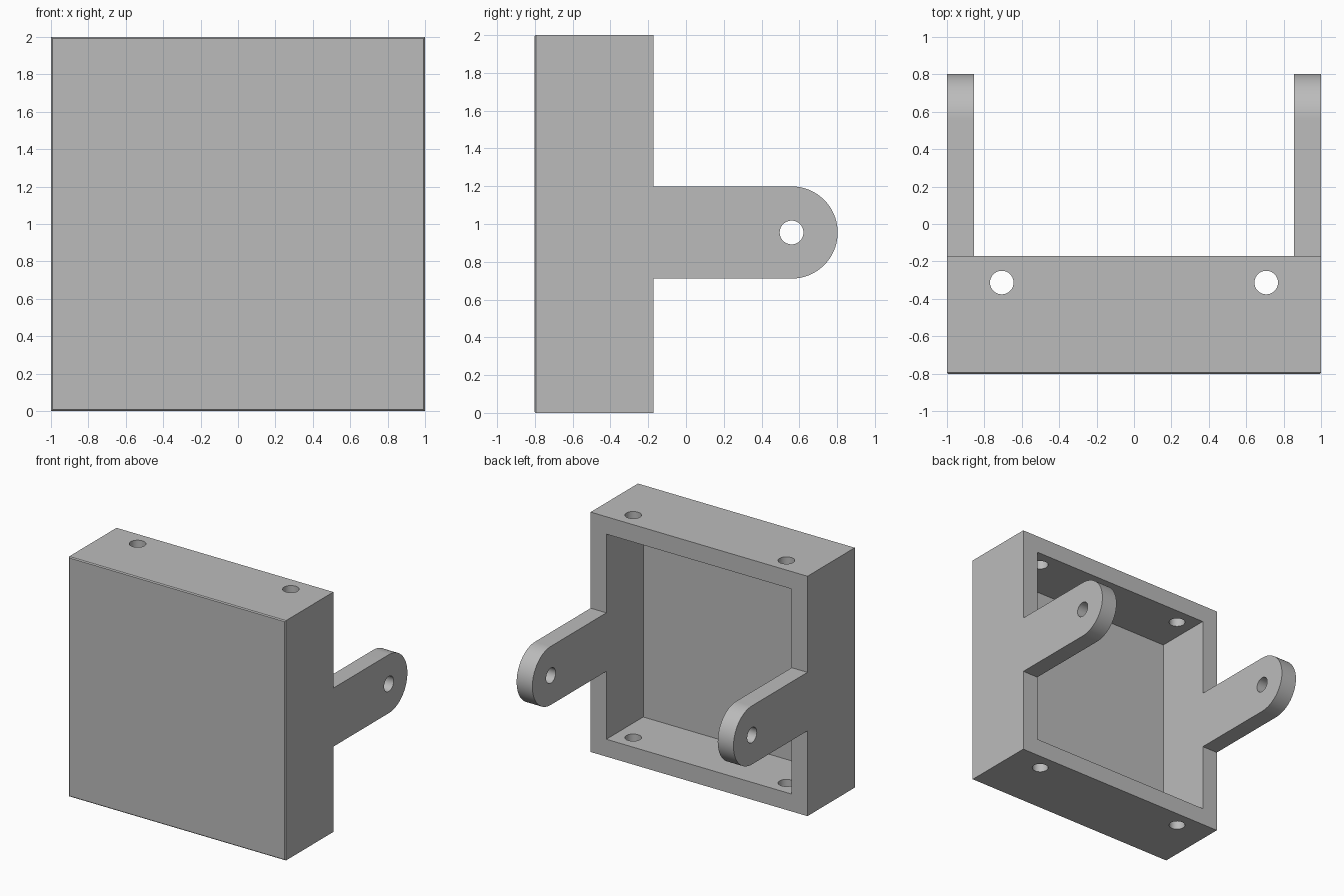
import bpy, bmesh
from math import pi, sin, cos, radians
from mathutils import Matrix, Vector

default = bpy.data.objects.get("Cube")
if default:
    bpy.data.objects.remove(default, do_unlink=True)

FRONT, BACK, TIP = -0.803, -0.172, 0.803
WALL = 0.145
ARM_R, ARM_Z = 0.244, 0.955
PIVOT_Y = TIP - ARM_R
HOLE_R = 0.063

grey = bpy.data.materials.new("plain grey")
grey.use_nodes = True
colour = (0.5, 0.5, 0.5, 1)
grey.diffuse_color = colour
grey.node_tree.nodes["Principled BSDF"].inputs["Base Color"].default_value = colour


def make_object(name, bm):
    bmesh.ops.recalc_face_normals(bm, faces=bm.faces)
    mesh = bpy.data.meshes.new(name)
    bm.to_mesh(mesh)
    bm.free()
    mesh.materials.append(grey)
    obj = bpy.data.objects.new(name, mesh)
    bpy.context.collection.objects.link(obj)
    return obj


def cut(target, cutter):
    mod = target.modifiers.new("cut", 'BOOLEAN')
    mod.operation = 'DIFFERENCE'
    mod.solver = 'EXACT'
    mod.object = cutter
    bpy.context.view_layer.objects.active = target
    bpy.ops.object.modifier_apply(modifier=mod.name)
    bpy.data.objects.remove(cutter, do_unlink=True)


def hole_cutter(location, axis):
    bm = bmesh.new()
    spin = Matrix.Rotation(pi / 2, 4, 'Y') if axis == 'X' else Matrix()
    bmesh.ops.create_cone(bm, cap_ends=True, segments=48, radius1=HOLE_R,
                          radius2=HOLE_R, depth=3,
                          matrix=Matrix.Translation(location) @ spin)
    return make_object("hole_cutter", bm)


# Side profile of the box and its rounded arm, extruded across the full width
steps = 48
arc = [(PIVOT_Y + ARM_R * cos(a), ARM_Z + ARM_R * sin(a))
       for a in (-pi / 2 + pi * i / steps for i in range(steps + 1))]
profile = [(FRONT, 0), (BACK, 0), (BACK, ARM_Z - ARM_R), *arc,
           (BACK, ARM_Z + ARM_R), (BACK, 2), (FRONT, 2)]
bm = bmesh.new()
side = bm.faces.new([bm.verts.new((-1, y, z)) for y, z in profile])
wide = bmesh.ops.extrude_face_region(bm, geom=[side])
bmesh.ops.translate(bm, vec=(2, 0, 0),
                    verts=[v for v in wide["geom"] if isinstance(v, bmesh.types.BMVert)])

# Tiny chamfer around the front plate
rim = [e for e in bm.edges if all(abs(v.co.y - FRONT) < 1e-4 for v in e.verts)]
bmesh.ops.bevel(bm, geom=rim, offset=0.008, segments=1, affect='EDGES')
bracket = make_object("box_bracket", bm)

# Hollow the box and clear the space between the arms
bm = bmesh.new()
bmesh.ops.create_cube(bm, size=1)
bmesh.ops.scale(bm, vec=(2 - 2 * WALL, 2, 2 - 2 * WALL), verts=bm.verts)
bmesh.ops.translate(bm, vec=(0, FRONT + WALL + 1, 1), verts=bm.verts)
cut(bracket, make_object("cavity_cutter", bm))

# Pivot holes through the arms, screw holes through top and bottom
cut(bracket, hole_cutter(Vector((0, PIVOT_Y, ARM_Z)), 'X'))
for sx in (-1, 1):
    cut(bracket, hole_cutter(Vector((sx * 0.707, -0.313, 1)), 'Z'))

# Smooth round surfaces, sharp corners
bpy.ops.object.select_all(action='DESELECT')
bracket.select_set(True)
bpy.context.view_layer.objects.active = bracket
bpy.ops.object.shade_smooth_by_angle(angle=radians(30))
